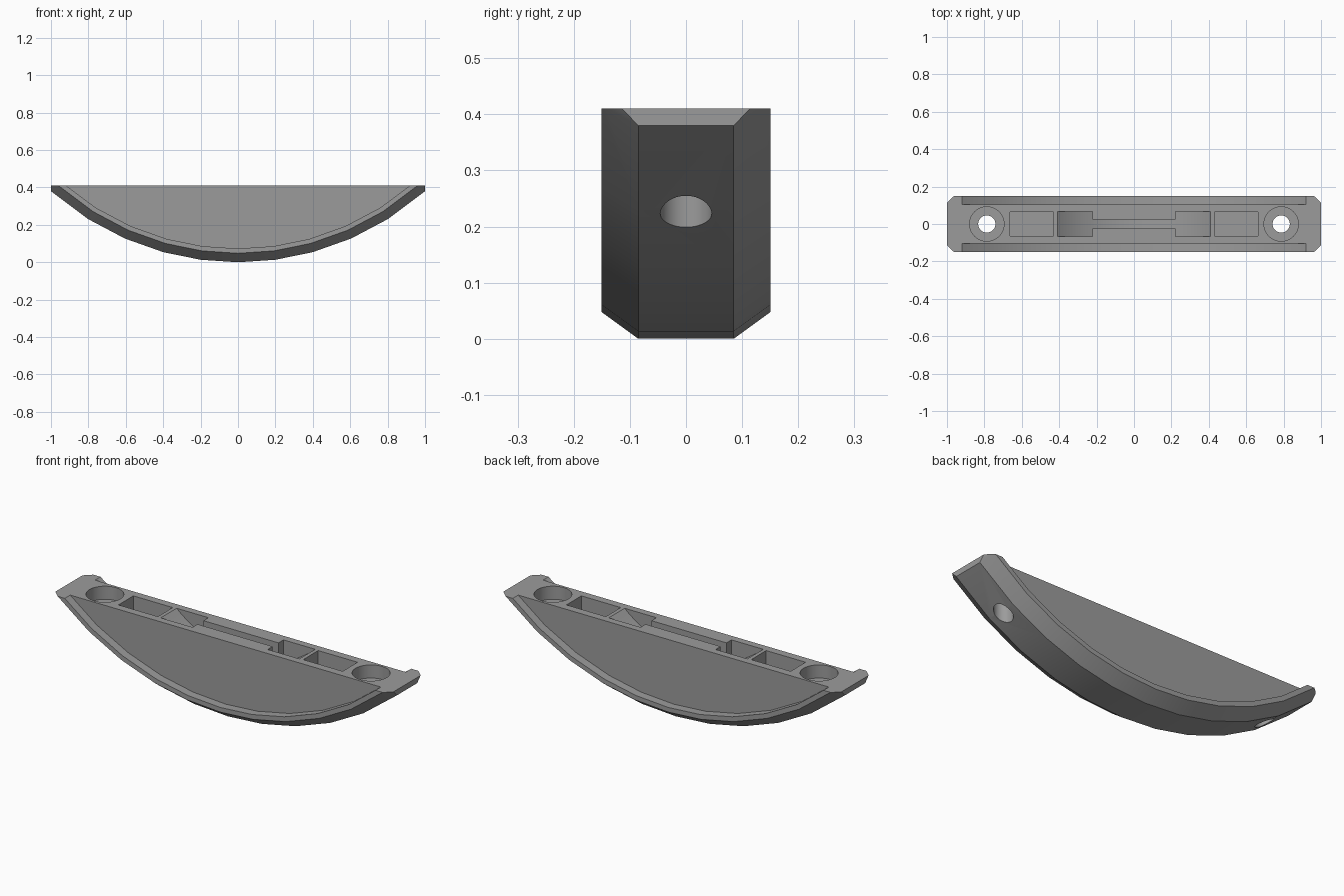
import bpy, bmesh, math

if "Cube" in bpy.data.objects:
    bpy.data.objects.remove(bpy.data.objects["Cube"])

R = 1.506          # radius of the curved underside
TOP = 0.41         # height of the flat deck
XS = [0, 0.2, 0.4, 0.605, 0.8, 1.0, 1.15]
ANGLES = [s * math.asin(x / R) for x in XS for s in (-1, 1) if x or s > 0]
ANGLES.sort()


def make(name, bm):
    bmesh.ops.recalc_face_normals(bm, faces=bm.faces)
    me = bpy.data.meshes.new(name)
    bm.to_mesh(me)
    bm.free()
    ob = bpy.data.objects.new(name, me)
    bpy.context.collection.objects.link(ob)
    return ob


def arc(r):
    return [(r * math.sin(a), R - r * math.cos(a)) for a in ANGLES]


def prism(name, profile, y0, y1):
    """Extrude an xz profile along y."""
    bm = bmesh.new()
    face = bm.faces.new([bm.verts.new((x, y0, z)) for x, z in profile])
    ext = bmesh.ops.extrude_face_region(bm, geom=[face])
    bmesh.ops.translate(bm, vec=(0, y1 - y0, 0),
                        verts=[v for v in ext["geom"] if isinstance(v, bmesh.types.BMVert)])
    return make(name, bm)


def box(name, x0, x1, y0, y1, z0, z1):
    return prism(name, [(x0, z0), (x1, z0), (x1, z1), (x0, z1)], y0, y1)


def drill(name, x, r, z0, z1):
    bm = bmesh.new()
    bmesh.ops.create_cone(bm, cap_ends=True, segments=48, radius1=r, radius2=r, depth=z1 - z0)
    bmesh.ops.translate(bm, vec=(x, 0, (z0 + z1) / 2), verts=bm.verts)
    return make(name, bm)


def subtract(target, cutter):
    mod = target.modifiers.new("cut", 'BOOLEAN')
    mod.operation, mod.solver, mod.object = 'DIFFERENCE', 'EXACT', cutter
    bpy.context.view_layer.objects.active = target
    bpy.ops.object.modifier_apply(modifier=mod.name)
    bpy.data.objects.remove(cutter, do_unlink=True)


# Bowed body: chamfered section swept on an arc, trimmed at the deck and the ends
bm = bmesh.new()
for half, r in ((0.085, R), (0.151, R - 0.048)):
    for x, z in arc(r):
        for s in (-1, 1):
            bm.verts.new((x, s * half, z))
for x in (-1.2, 1.2):
    for y in (-0.151, 0.151):
        bm.verts.new((x, y, 0.9))
bmesh.ops.convex_hull(bm, input=bm.verts)
loose = [v for v in bm.verts if not v.link_faces]
bmesh.ops.delete(bm, geom=loose, context='VERTS')
for co, no in (((0, 0, TOP), (0, 0, 1)), ((1, 0, 0), (1, 0, 0)), ((-1, 0, 0), (-1, 0, 0))):
    bmesh.ops.bisect_plane(bm, geom=bm.verts[:] + bm.edges[:] + bm.faces[:],
                           plane_co=co, plane_no=no, clear_outer=True)
    bmesh.ops.holes_fill(bm, edges=[e for e in bm.edges if e.is_boundary], sides=0)
bmesh.ops.dissolve_limit(bm, angle_limit=0.005, verts=bm.verts, edges=bm.edges)
body = make("curved_handle_body", bm)

# Dark grey finish
grey = bpy.data.materials.new("dark_grey")
grey.diffuse_color = (0.33, 0.33, 0.33, 1)
grey.use_nodes = True
grey.node_tree.nodes["Principled BSDF"].inputs["Base Color"].default_value = grey.diffuse_color
body.data.materials.append(grey)

# Shallow side recesses that leave a rim along the curve
for s in (-1, 1):
    profile = arc(R - 0.073) + [(1.3, 0.95), (-1.3, 0.95)]
    subtract(body, prism("side_recess", profile, s * 0.105, s * 0.3))

# Curved central slot, wide at both ends and narrow in the middle
SR, SX = 0.62, 0.41
sz = TOP + math.sqrt(SR * SR - SX * SX)
lim = math.asin(SX / SR)
profile = [(SR * math.sin(a), sz - SR * math.cos(a))
           for a in [lim * (i / 12 - 1) for i in range(25)]]
profile += [(SX, TOP + 0.1), (-SX, TOP + 0.1)]
slot = prism("slot", profile, -0.067, 0.067)
for s in (-1, 1):
    y0, y1 = sorted((s * 0.025, s * 0.2))
    subtract(slot, box("slot_filler", -0.222, 0.222, y0, y1, 0, 1))
subtract(body, slot)

# Rectangular pockets and counterbored screw holes on both sides
for s in (-1, 1):
    a, b = sorted((s * 0.43, s * 0.663))
    subtract(body, box("pocket", a, b, -0.063, 0.063, 0.26, 0.6))
    subtract(body, drill("counterbore", s * 0.787, 0.092, TOP - 0.07, 0.6))
    subtract(body, drill("screw_hole", s * 0.787, 0.046, -0.1, 0.6))

# Smooth the curved surfaces, keep the edges crisp
bpy.ops.object.select_all(action='DESELECT')
body.select_set(True)
bpy.context.view_layer.objects.active = body
bpy.ops.object.shade_smooth_by_angle(angle=math.radians(28))
